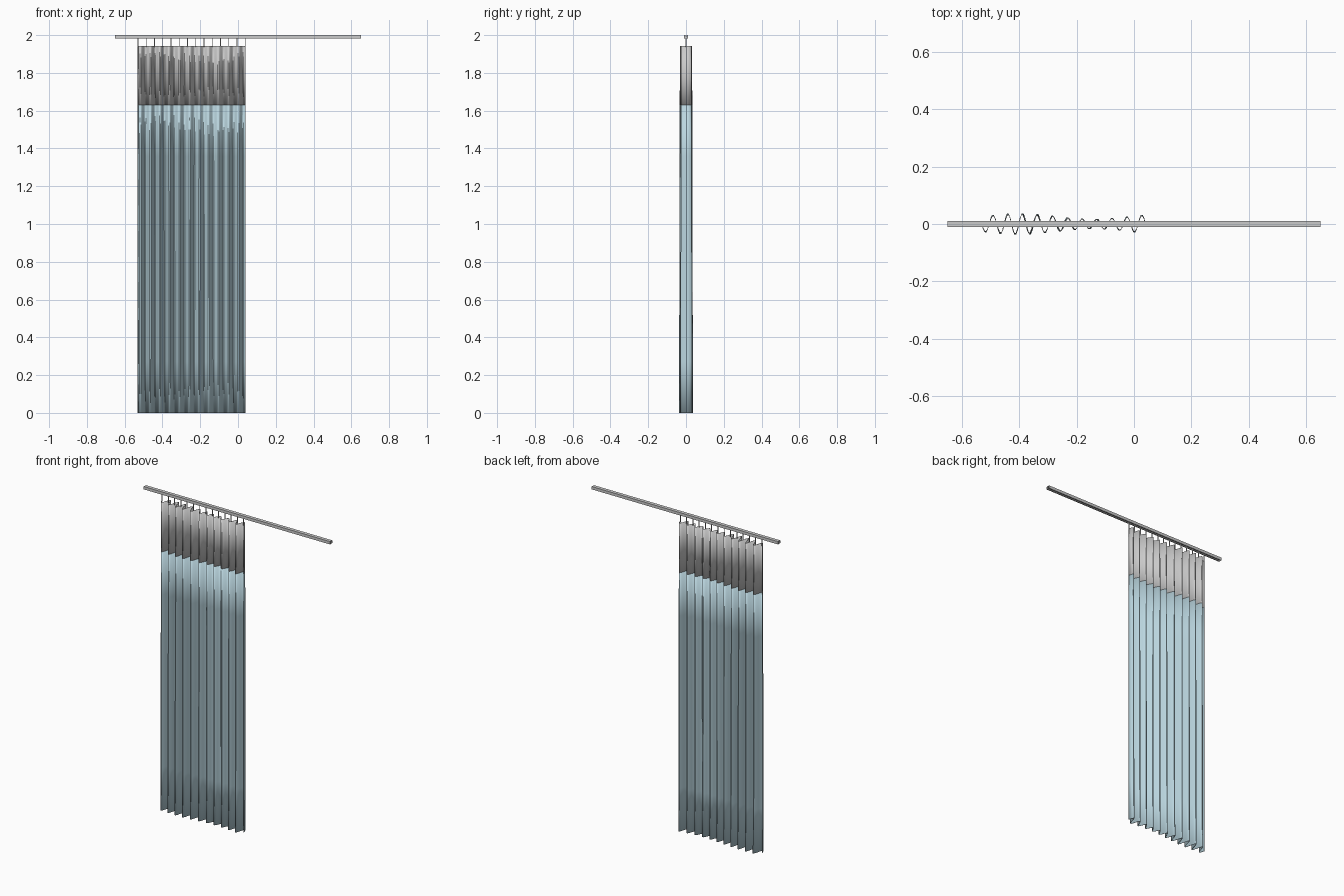
import bpy, bmesh, math

if "Cube" in bpy.data.objects:
    bpy.data.objects.remove(bpy.data.objects["Cube"])

X0, X1 = -0.53, 0.04      # drawn curtain span
FOLDS, PER = 11, 10


def material(name, col):
    m = bpy.data.materials.new(name)
    m.diffuse_color = col
    m.use_nodes = True
    m.node_tree.nodes["Principled BSDF"].inputs["Base Color"].default_value = m.diffuse_color
    return m


def finish(name, bm, mat=None):
    bmesh.ops.recalc_face_normals(bm, faces=bm.faces)
    me = bpy.data.meshes.new(name)
    bm.to_mesh(me)
    bm.free()
    ob = bpy.data.objects.new(name, me)
    bpy.context.collection.objects.link(ob)
    if mat:
        me.materials.append(mat)
    return ob


def fold_point(t, z):
    # uneven pleats, slightly tighter and shifted towards the top
    up = z / 1.94
    amp = (0.028 + 0.010 * math.sin(2.2 * math.pi * t)) * (1 - 0.12 * up)
    drift = 0.004 * up * math.sin(5 * math.pi * t)
    x = X0 + (X1 - X0) * t + drift * math.sin(math.pi * t)
    return (x, -amp * math.sin(2 * math.pi * FOLDS * t), z)


def pleated_panel(name, z0, z1, rows, mat=None):
    bm = bmesh.new()
    n = FOLDS * PER
    grid = [[bm.verts.new(fold_point(i / n, z0 + (z1 - z0) * j / rows))
             for i in range(n + 1)] for j in range(rows + 1)]
    for j in range(rows):
        for i in range(n):
            bm.faces.new((grid[j][i], grid[j][i + 1], grid[j + 1][i + 1], grid[j + 1][i]))
    ob = finish(name, bm, mat)
    sol = ob.modifiers.new("thickness", 'SOLIDIFY')
    sol.thickness = 0.002
    sol.offset = 0
    bpy.ops.object.select_all(action='DESELECT')
    ob.select_set(True)
    bpy.context.view_layer.objects.active = ob
    bpy.ops.object.shade_smooth_by_angle(angle=math.radians(40))
    return ob


def box(bm, x, y, z, sx, sy, sz):
    vs = bmesh.ops.create_cube(bm, size=1)["verts"]
    bmesh.ops.scale(bm, vec=(sx, sy, sz), verts=vs)
    bmesh.ops.translate(bm, vec=(x, y, z), verts=vs)


# Fabric and the open-weave header above it
pleated_panel("curtain_fabric", 0.0, 1.63, 6, material("blue_fabric", (0.50, 0.68, 0.75, 1)))
pleated_panel("mesh_header", 1.63, 1.942, 2)

# Ceiling track: channel with a slot underneath
profile = [(-0.011, 2.0), (0.011, 2.0), (0.011, 1.982), (0.003, 1.982), (0.003, 1.985),
           (0.008, 1.985), (0.008, 1.997), (-0.008, 1.997), (-0.008, 1.985),
           (-0.003, 1.985), (-0.003, 1.982), (-0.011, 1.982)]
bm = bmesh.new()
face = bm.faces.new([bm.verts.new((-0.65, y, z)) for y, z in profile])
ext = bmesh.ops.extrude_face_region(bm, geom=[face], use_keep_orig=True)
bmesh.ops.translate(bm, vec=(1.3, 0, 0),
                    verts=[v for v in ext["geom"] if isinstance(v, bmesh.types.BMVert)])
finish("ceiling_track", bm)

# Hangers: carrier in the track and a thin drop hook
bm = bmesh.new()
for i in range(14):
    x = X0 + 0.001 + (X1 - X0 - 0.002) * i / 13
    box(bm, x, 0, 1.989, 0.008, 0.014, 0.007)
    box(bm, x, 0, 1.962, 0.004, 0.004, 0.052)
finish("hanger_hooks", bm)
